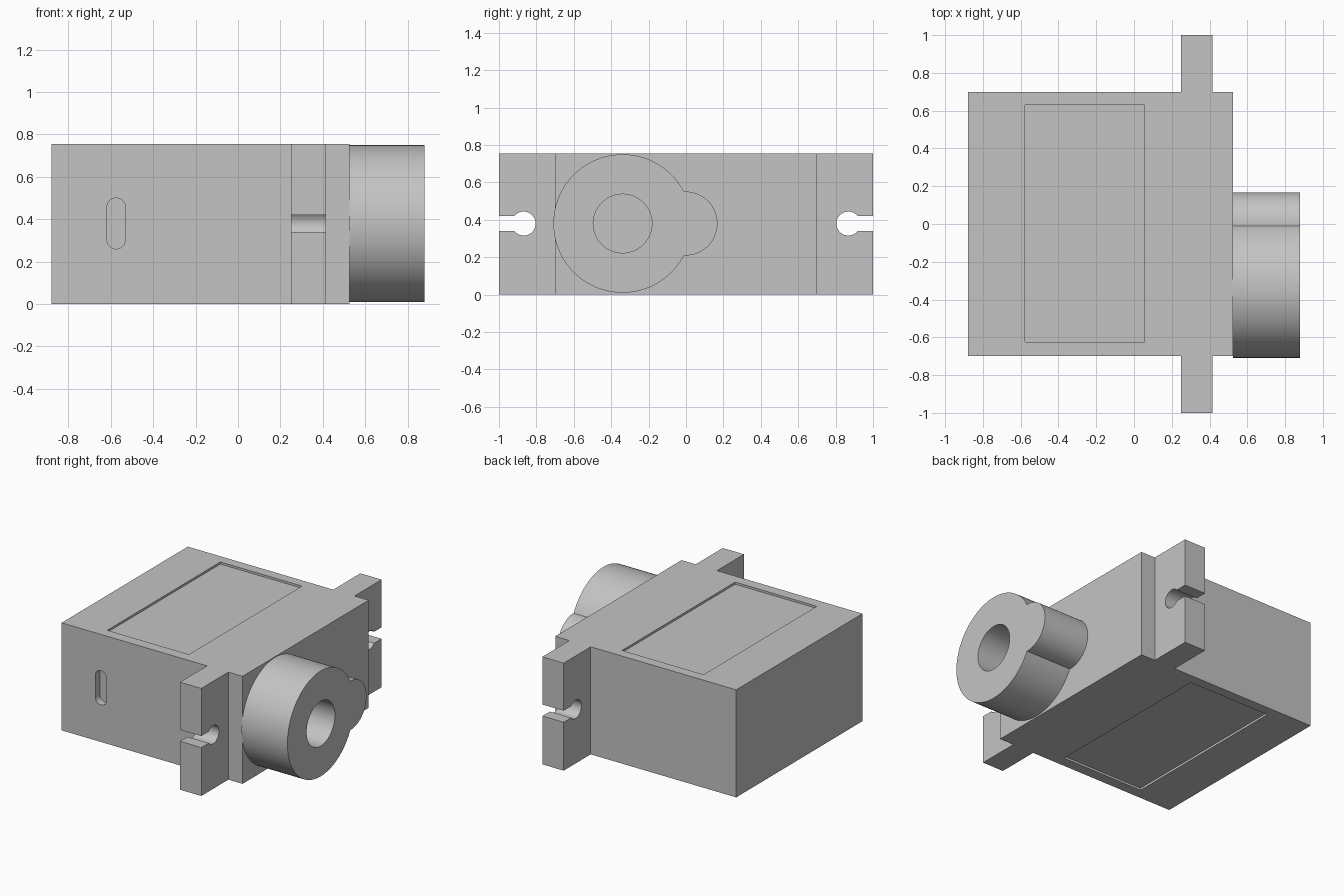
import bpy, bmesh, math
from mathutils import Vector

cube = bpy.data.objects.get("Cube")
if cube:
    bpy.data.objects.remove(cube, do_unlink=True)

grey = bpy.data.materials.new("plain grey")
grey.use_nodes = True
colour = (0.55, 0.55, 0.55, 1)
grey.diffuse_color = colour
grey.node_tree.nodes["Principled BSDF"].inputs["Base Color"].default_value = colour

HEIGHT = 0.755
MID = 0.38
FACE = 0.525


def prism(name, outline, depth):
    """Extrude a closed 3D outline along the depth vector."""
    bm = bmesh.new()
    face = bm.faces.new([bm.verts.new(p) for p in outline])
    new = bmesh.ops.extrude_face_region(bm, geom=[face], use_keep_orig=True)["geom"]
    moved = [g for g in new if isinstance(g, bmesh.types.BMVert)]
    bmesh.ops.translate(bm, verts=moved, vec=Vector(depth))
    bmesh.ops.recalc_face_normals(bm, faces=bm.faces)
    mesh = bpy.data.meshes.new(name)
    bm.to_mesh(mesh)
    bm.free()
    mesh.materials.append(grey)
    obj = bpy.data.objects.new(name, mesh)
    bpy.context.collection.objects.link(obj)
    return obj


def box(name, low, high):
    (x0, y0, z0), (x1, y1, z1) = low, high
    return prism(name, [(x0, y0, z0), (x1, y0, z0), (x1, y1, z0), (x0, y1, z0)],
                 (0, 0, z1 - z0))


def arc(cu, cv, r, start, end, steps):
    angles = [math.radians(start + (end - start) * i / steps) for i in range(steps + 1)]
    return [(cu + r * math.cos(a), cv + r * math.sin(a)) for a in angles]


def cylinder(name, y, r, x0, x1, sides=96):
    ring = arc(y, MID, r, 0, 360, sides)[:-1]
    return prism(name, [(x0, u, v) for u, v in ring], (x1 - x0, 0, 0))


def combine(obj, tool, operation):
    """Apply a boolean and discard the tool."""
    mod = obj.modifiers.new("boolean", "BOOLEAN")
    mod.operation, mod.object, mod.solver = operation, tool, "EXACT"
    bpy.ops.object.select_all(action="DESELECT")
    bpy.context.view_layer.objects.active = obj
    obj.select_set(True)
    bpy.ops.object.modifier_apply(modifier=mod.name)
    bpy.data.objects.remove(tool, do_unlink=True)


def smooth(obj):
    bpy.ops.object.select_all(action="DESELECT")
    bpy.context.view_layer.objects.active = obj
    obj.select_set(True)
    bpy.ops.object.shade_smooth_by_angle(angle=math.radians(30))


# Case with its two mounting ears, as one plan outline
half = [(-0.88, 0.70), (0.25, 0.70), (0.25, 1.0), (0.415, 1.0), (0.415, 0.70), (FACE, 0.70)]
plan = half + [(x, -y) for x, y in reversed(half)]
case = prism("case", [(x, y, 0) for x, y in plan], (0, 0, HEIGHT))

# Keyhole screw slots open to the ear tips
for side in (-1, 1):
    key = arc(0.868, MID, 0.064, 39, 321, 40)
    key += [(1.1, key[-1][1]), (1.1, key[0][1])]
    combine(case, prism("slot_cutter", [(0.2, side * u, v) for u, v in key], (0.3, 0, 0)),
            "DIFFERENCE")

# Shallow label recesses on top and bottom
RECESS = 0.015
for z0, z1 in ((HEIGHT - RECESS, HEIGHT + 0.1), (-0.1, RECESS)):
    combine(case, box("label_cutter", (-0.578, -0.625, z0), (0.056, 0.63, z1)), "DIFFERENCE")

# Cable opening on the front
pill = arc(-0.575, 0.457, 0.043, 0, 180, 20) + arc(-0.575, 0.303, 0.043, 180, 360, 20)
combine(case, prism("cable_cutter", [(u, -0.8, v) for u, v in pill], (0, 0.15, 0)), "DIFFERENCE")
smooth(case)

# Output boss, gear housing and shaft bore
boss = cylinder("output_boss", -0.339, 0.37, FACE, 0.88)
combine(boss, cylinder("gear_housing", -0.003, 0.171, FACE, 0.88, 64), "UNION")
combine(boss, cylinder("bore_cutter", -0.339, 0.157, 0.57, 1.0, 64), "DIFFERENCE")
smooth(boss)
